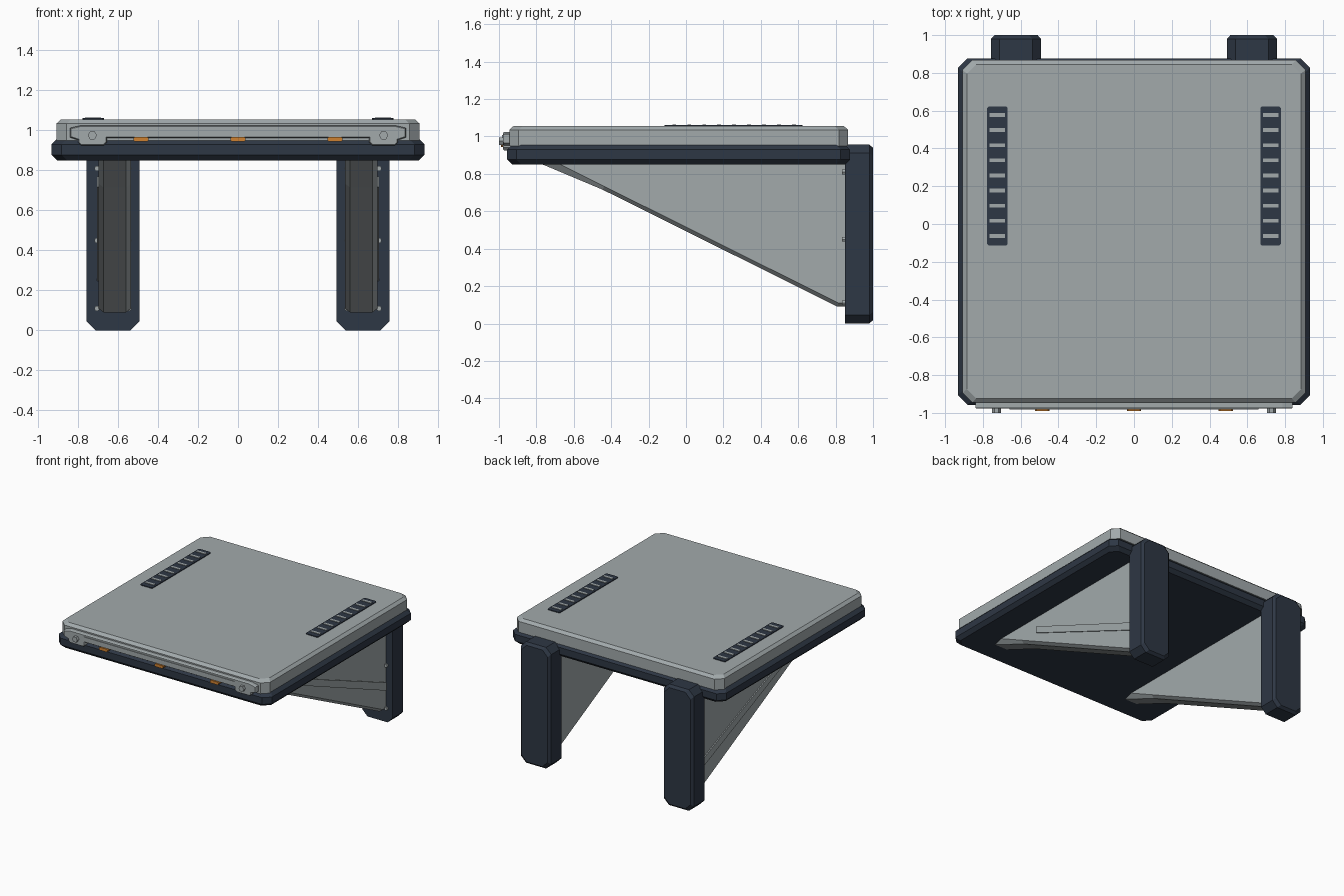
import bpy, bmesh, math
from mathutils import Vector

old = bpy.data.objects.get("Cube")
if old:
    bpy.data.objects.remove(old, do_unlink=True)


def material(name, rgb):
    m = bpy.data.materials.new(name)
    m.use_nodes = True
    m.diffuse_color = (*rgb, 1)
    m.node_tree.nodes["Principled BSDF"].inputs["Base Color"].default_value = (*rgb, 1)
    return m


GREY = material("light grey metal", (0.36, 0.40, 0.41))
NAVY = material("dark navy paint", (0.027, 0.038, 0.058))
ORANGE = material("orange paint", (0.62, 0.22, 0.03))

# Each axis maps profile (u, v) and extrusion level w to x, y, z
AXES = {
    "x": lambda u, v, w: (w, u, v),
    "y": lambda u, v, w: (u, w, v),
    "z": lambda u, v, w: (u, v, w),
}


def loft(name, axis, layers, mat):
    """Join equal-length outlines, given as (level, points), into a closed solid."""
    bm = bmesh.new()
    rings = [[bm.verts.new(AXES[axis](u, v, w)) for u, v in pts] for w, pts in layers]
    n = len(rings[0])
    for a, b in zip(rings, rings[1:]):
        for i in range(n):
            j = (i + 1) % n
            bm.faces.new((a[i], a[j], b[j], b[i]))
    bm.faces.new(rings[0])
    bm.faces.new(rings[-1])
    bmesh.ops.recalc_face_normals(bm, faces=bm.faces)
    mesh = bpy.data.meshes.new(name)
    bm.to_mesh(mesh)
    bm.free()
    mesh.materials.append(mat)
    ob = bpy.data.objects.new(name, mesh)
    bpy.context.collection.objects.link(ob)
    return ob


def cut_rect(u0, u1, v0, v1, c):
    """Rectangle with its four corners cut off."""
    return [(u0 + c, v0), (u1 - c, v0), (u1, v0 + c), (u1, v1 - c),
            (u1 - c, v1), (u0 + c, v1), (u0, v1 - c), (u0, v0 + c)]


def slab(name, axis, u, v, c, levels, mat):
    """Cut-corner block whose outline shrinks by an inset at each level."""
    layers = [(w, cut_rect(u[0] + i, u[1] - i, v[0] + i, v[1] - i, c)) for w, i in levels]
    return loft(name, axis, layers, mat)


def box(name, x, y, z, mat):
    pts = [(x[0], y[0]), (x[1], y[0]), (x[1], y[1]), (x[0], y[1])]
    return loft(name, "z", [(z[0], pts), (z[1], pts)], mat)


def span(s, a, b):
    """Range on the side s, which is 1 for left and -1 for right."""
    return sorted((s * a, s * b))


def offset(pts, d):
    """Move a counter-clockwise outline inwards by d."""
    out = []
    for i, p in enumerate(pts):
        p, a, b = Vector(p), Vector(pts[i - 1]), Vector(pts[(i + 1) % len(pts)])
        e, f = (p - a).normalized(), (b - p).normalized()
        n, m = Vector((-e.y, e.x)), Vector((-f.y, f.x))
        out.append(tuple(p + (n + m) * d / (1 + n.dot(m))))
    return out


# Table: dark tray under a light top
slab("tray", "z", (-0.932, 0.932), (-0.957, 0.877), 0.05,
     [(0.85, 0.027), (0.877, 0), (0.93, 0), (0.957, 0.027)], NAVY)
slab("table_top", "z", (-0.907, 0.907), (-0.945, 0.867), 0.05,
     [(0.95, 0), (1.035, 0), (1.055, 0.022)], GREY)

# Front rail, with a lug hanging at each end
half = [(0.655, 0.962), (0.655, 0.94), (0.67, 0.925), (0.785, 0.925), (0.80, 0.94),
        (0.80, 0.952), (0.84, 0.965), (0.84, 1.012), (0.785, 1.025)]
rail = half + [(-x, z) for x, z in reversed(half)]
loft("front_rail", "y", [(-0.935, rail), (-0.97, rail), (-0.978, offset(rail, 0.005))], GREY)
box("front_rail_ridge", (-0.66, 0.66), (-0.983, -0.97), (0.972, 1.008), GREY)
for i, x in enumerate((-0.485, 0, 0.485)):
    loft("front_tab_%d" % i, "y", [(-0.94, cut_rect(x - 0.038, x + 0.038, 0.945, 0.968, 0.007)),
                                  (-0.99, cut_rect(x - 0.038, x + 0.038, 0.945, 0.968, 0.007))], ORANGE)


def hexagon(x, z, r):
    return [(x + r * math.cos(k * math.pi / 3), z + r * math.sin(k * math.pi / 3)) for k in range(6)]


# Gusset outline in y, z: counter-clockwise
gusset = [(-0.79, 0.86), (-0.445, 0.715), (0.81, 0.09), (0.87, 0.09), (0.87, 0.86)]
inner = offset(gusset, 0.02)
inner = [(inner[0][0], 0.86), inner[1], inner[2], (0.87, inner[3][1]), (0.87, 0.86)]
rib = [(-0.265, 0.717), (0.855, 0.246), (0.855, 0.31), (-0.265, 0.77)]

for side, s in (("left", 1), ("right", -1)):
    # Rail bolts
    loft(side + "_rail_bolt", "y", [(-0.97, hexagon(s * 0.728, 0.975, 0.023)),
                                    (-1.0, hexagon(s * 0.728, 0.975, 0.023))], GREY)

    # Rear post
    slab(side + "_rear_post", "y", span(s, 0.492, 0.757), (0, 0.957), 0.045,
         [(0.85, 0), (0.98, 0), (1.0, 0.018)], NAVY)

    # Gusset with bevelled lower edges, and a rib on its outer face
    loft(side + "_gusset", "x", [(s * 0.535, inner), (s * 0.56, gusset),
                                 (s * 0.672, gusset), (s * 0.697, inner)], GREY)
    loft(side + "_gusset_rib", "x", [(s * 0.69, rib), (s * 0.705, rib)], GREY)

    # Post bolts on both sides of the gusset
    for i, z in enumerate((0.11, 0.45, 0.81)):
        for j, x in enumerate((0.545, 0.705)):
            loft("%s_post_bolt_%d_%d" % (side, i, j), "y",
                 [(0.86, hexagon(s * x, z, 0.014)), (0.835, hexagon(s * x, z, 0.014))], GREY)

    # Vent strip with a row of slats
    slab(side + "_vent_strip", "z", span(s, 0.67, 0.777), (-0.115, 0.623), 0.008,
         [(1.05, 0), (1.061, 0)], NAVY)
    for i in range(9):
        y = -0.063 + 0.08 * i
        box("%s_vent_slat_%d" % (side, i), span(s, 0.684, 0.764), (y - 0.01, y + 0.01),
            (1.058, 1.065), GREY)
